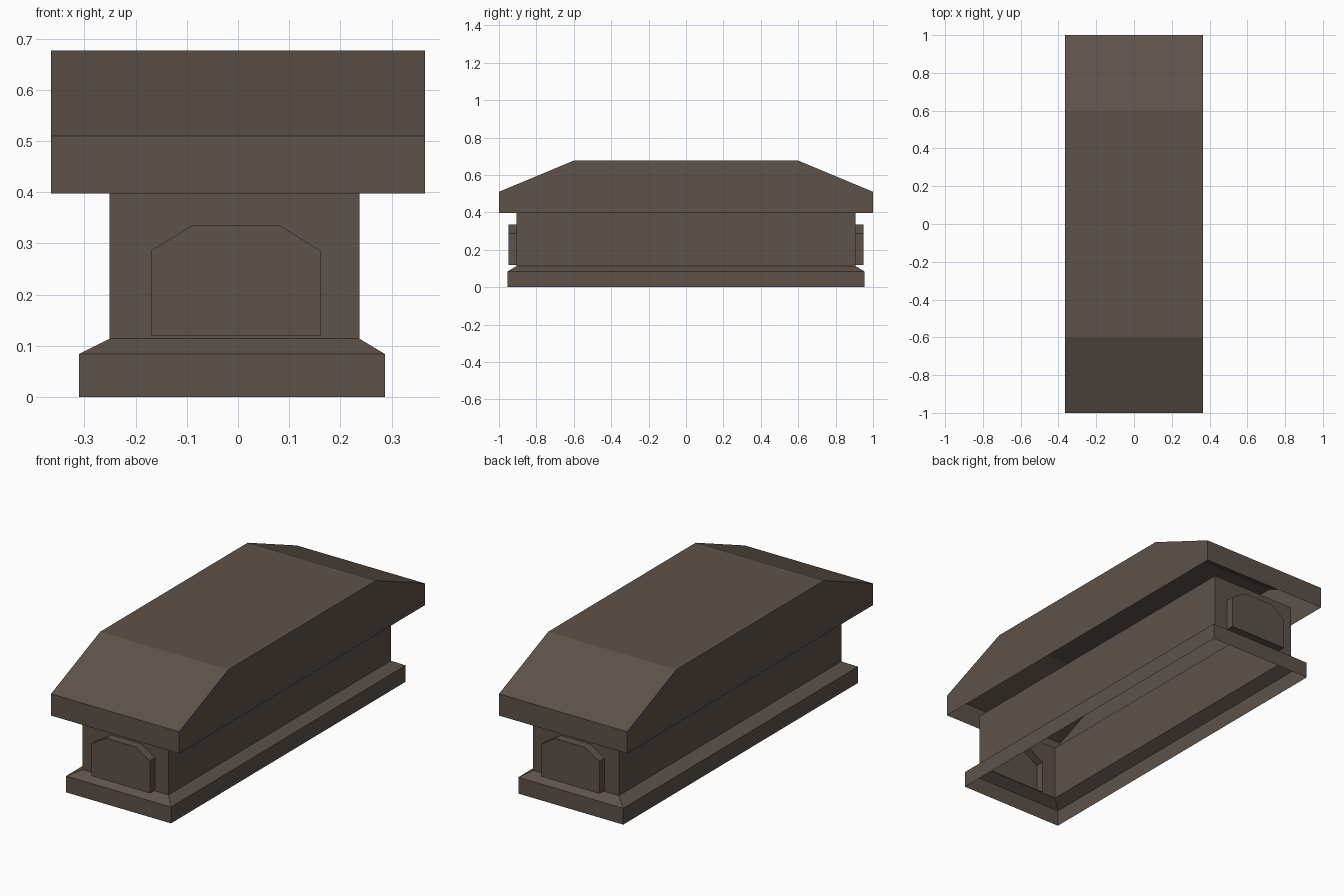
import bpy, bmesh

if "Cube" in bpy.data.objects:
    bpy.data.objects.remove(bpy.data.objects["Cube"])

stone = bpy.data.materials.new("dark brown stone")
stone.diffuse_color = (0.11, 0.085, 0.068, 1)
stone.use_nodes = True
stone.node_tree.nodes["Principled BSDF"].inputs["Base Color"].default_value = stone.diffuse_color


def finish(name, bm):
    me = bpy.data.meshes.new(name)
    bm.to_mesh(me)
    bm.free()
    me.materials.append(stone)
    ob = bpy.data.objects.new(name, me)
    bpy.context.collection.objects.link(ob)
    return ob


def loop(bm, pts):
    vs = [bm.verts.new(p) for p in pts]
    return vs, [bm.edges.new((vs[i], vs[(i + 1) % len(vs)])) for i in range(len(vs))]


def skin(bm, a, b):
    # band of quads between two matching rings
    n = len(a)
    for i in range(n):
        bm.faces.new((a[i], a[(i + 1) % n], b[(i + 1) % n], b[i]))


# Lid: side profile carried across the width, hollow and open underneath
profile = [(-1, 0.398), (-1, 0.51), (-0.6, 0.677), (0.6, 0.677), (1, 0.51), (1, 0.398)]
bm = bmesh.new()
left = [bm.verts.new((-0.365, y, z)) for y, z in profile]
right = [bm.verts.new((0.365, y, z)) for y, z in profile]
bm.faces.new(left[::-1])
bm.faces.new(right)
for i in range(len(profile) - 1):
    bm.faces.new((left[i], right[i], right[i + 1], left[i + 1]))
bmesh.ops.recalc_face_normals(bm, faces=bm.faces)
finish("lid", bm)


def rect(x0, x1, y, z):
    return [(x0, -y, z), (x1, -y, z), (x1, y, z), (x0, y, z)]


# Base plinth: upright band and bevelled top, open underneath
bm = bmesh.new()
low, _ = loop(bm, rect(-0.311, 0.287, 0.955, 0))
mid, _ = loop(bm, rect(-0.311, 0.287, 0.955, 0.084))
top, _ = loop(bm, rect(-0.251, 0.237, 0.905, 0.114))
skin(bm, low, mid)
skin(bm, mid, top)
finish("base_plinth", bm)

# Body long walls
bm = bmesh.new()
for x, s in ((-0.251, -1), (0.237, 1)):
    pts = [(x, -0.905 * s, 0.114), (x, 0.905 * s, 0.114),
           (x, 0.905 * s, 0.398), (x, -0.905 * s, 0.398)]
    bm.faces.new([bm.verts.new(p) for p in pts])
finish("body_side_walls", bm)

# Body end walls, each with a hollow raised panel pushed outward
panel = [(-0.17, 0.119), (0.161, 0.119), (0.161, 0.286),
         (0.08, 0.336), (-0.088, 0.336), (-0.17, 0.286)]
wall = [(-0.251, 0.114), (0.237, 0.114), (0.237, 0.398), (-0.251, 0.398)]
for name, s in (("front", -1), ("back", 1)):
    bm = bmesh.new()
    _, outer = loop(bm, [(x, 0.905 * s, z) for x, z in wall])
    inner_v, inner = loop(bm, [(x, 0.905 * s, z) for x, z in panel])
    bmesh.ops.triangle_fill(bm, edges=outer + inner, use_beauty=True,
                            use_dissolve=False, normal=(0, s, 0))
    cap, _ = loop(bm, [(x, 0.948 * s, z) for x, z in panel])
    skin(bm, inner_v, cap)
    bm.faces.new(cap if s < 0 else cap[::-1])
    bmesh.ops.recalc_face_normals(bm, faces=bm.faces)
    bm.faces.ensure_lookup_table()
    # make sure the shell faces outward
    if bm.faces[-1].normal.y * s < 0:
        bmesh.ops.reverse_faces(bm, faces=bm.faces)
    finish(name + "_end_wall_with_panel", bm)
